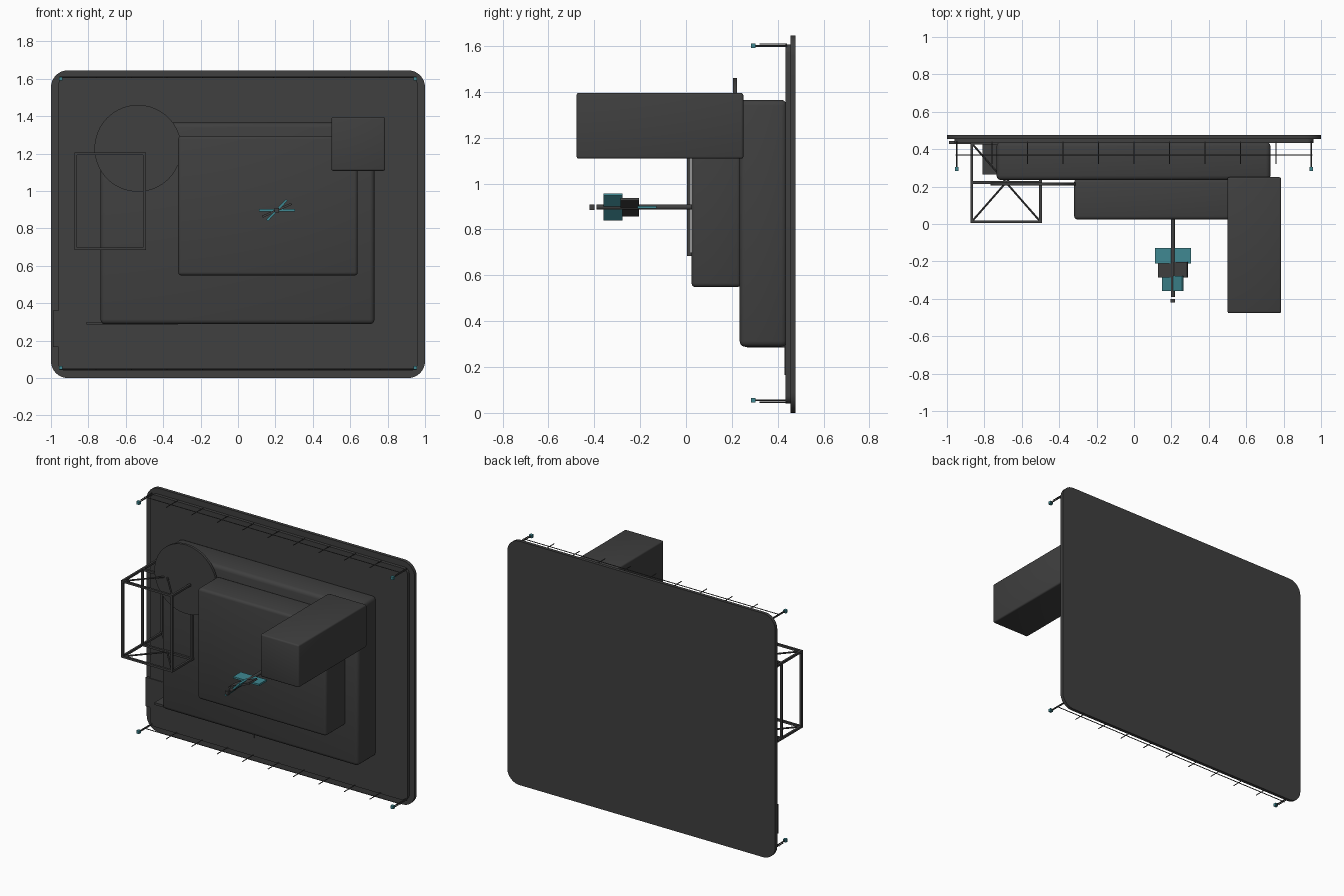
import bpy, bmesh, math
from mathutils import Vector, Matrix

if "Cube" in bpy.data.objects:
    bpy.data.objects.remove(bpy.data.objects["Cube"])


def material(name, rgb):
    m = bpy.data.materials.new(name)
    m.diffuse_color = (*rgb, 1)
    m.use_nodes = True
    m.node_tree.nodes["Principled BSDF"].inputs["Base Color"].default_value = m.diffuse_color
    return m


GREY = material("dark_grey", (0.05, 0.05, 0.05))
TEAL = material("teal", (0.05, 0.25, 0.29))


def make(name, bm, mat, smooth=False):
    bmesh.ops.recalc_face_normals(bm, faces=bm.faces)
    me = bpy.data.meshes.new(name)
    bm.to_mesh(me)
    bm.free()
    me.materials.append(mat)
    ob = bpy.data.objects.new(name, me)
    bpy.context.collection.objects.link(ob)
    if smooth:
        bpy.ops.object.select_all(action='DESELECT')
        ob.select_set(True)
        bpy.context.view_layer.objects.active = ob
        bpy.ops.object.shade_smooth_by_angle(angle=math.radians(35))
    return ob


def add_box(bm, lo, hi):
    lo, hi = Vector(lo), Vector(hi)
    mat = Matrix.Translation((lo + hi) / 2) @ Matrix.Diagonal((*(hi - lo), 1))
    bmesh.ops.create_cube(bm, size=1, matrix=mat)


def box(name, lo, hi, mat=GREY, bevel=0.0):
    bm = bmesh.new()
    add_box(bm, lo, hi)
    if bevel:
        bmesh.ops.bevel(bm, geom=bm.edges[:], offset=bevel, segments=3,
                        profile=0.5, affect='EDGES', clamp_overlap=True)
    return make(name, bm, mat, bevel > 0)


def rounded_panel(name, hx, z0, z1, y0, y1, r):
    """Rounded rectangle in the xz plane, extruded along y."""
    bm = bmesh.new()
    corners = [(hx - r, z1 - r, 0), (r - hx, z1 - r, 90),
               (r - hx, z0 + r, 180), (hx - r, z0 + r, 270)]
    pts = []
    for cx, cz, a0 in corners:
        for i in range(9):
            a = math.radians(a0 + i * 90 / 8)
            pts.append(bm.verts.new((cx + r * math.cos(a), y0, cz + r * math.sin(a))))
    face = bm.faces.new(pts)
    ext = bmesh.ops.extrude_face_region(bm, geom=[face])
    bmesh.ops.translate(bm, vec=(0, y1 - y0, 0),
                        verts=[v for v in ext["geom"] if isinstance(v, bmesh.types.BMVert)])
    return make(name, bm, GREY, True)


def add_rod(bm, a, b, r, sides=8):
    a, b = Vector(a), Vector(b)
    d = b - a
    rot = d.to_track_quat('Z', 'Y').to_matrix().to_4x4()
    bmesh.ops.create_cone(bm, cap_ends=True, segments=sides, radius1=r, radius2=r,
                          depth=d.length, matrix=Matrix.Translation((a + b) / 2) @ rot)


# Back panel and its raised front layer
rounded_panel("back_panel", 1.0, 0.0, 1.645, 0.455, 0.477, 0.09)
rounded_panel("panel_layer", 0.96, 0.04, 1.605, 0.434, 0.456, 0.035)

# Stacked housings and the projecting arm
box("large_housing", (-0.735, 0.234, 0.288), (0.73, 0.44, 1.365), bevel=0.025)
box("middle_housing", (-0.32, 0.024, 0.548), (0.64, 0.24, 1.295), bevel=0.018)
box("projecting_arm", (0.5, -0.477, 1.108), (0.787, 0.25, 1.395), bevel=0.01)

# Thin shelf under the housing and low strip on the panel
box("lower_shelf", (-0.81, 0.265, 0.285), (-0.32, 0.43, 0.3))
box("side_strip", (-0.99, 0.429, 0.165), (-0.18, 0.445, 0.36))

# Round disc
bm = bmesh.new()
add_rod(bm, (-0.535, 0.205, 1.228), (-0.535, 0.222, 1.228), 0.232, 64)
make("disc", bm, GREY, True)

# Open cage: posts, rails and crossed braces at top and bottom
X, Y, Z, t = (-0.868, -0.5), (0.012, 0.222, 0.432), (0.692, 1.2), 0.007
bm = bmesh.new()
for x in X:
    for y in Y:
        add_box(bm, (x - t, y - t, Z[0] - t), (x + t, y + t, Z[1] + t))
    for z in Z:
        add_box(bm, (x - t, Y[0] - t, z - t), (x + t, Y[2] + t, z + t))
for z in Z:
    for y in Y:
        add_box(bm, (X[0] - t, y - t, z - t), (X[1] + t, y + t, z + t))
    add_rod(bm, (X[0], Y[0], z), (X[1], Y[2], z), 0.006, 6)
    add_rod(bm, (X[1], Y[0], z), (X[0], Y[2], z), 0.006, 6)
make("cage", bm, GREY)

# Shaft with end nut
CX, CZ = 0.208, 0.897
bm = bmesh.new()
add_rod(bm, (CX, -0.39, CZ), (CX, 0.024, CZ), 0.011, 12)
make("shaft", bm, GREY, True)
box("shaft_nut", (CX - 0.012, -0.42, CZ - 0.012), (CX + 0.012, -0.4, CZ + 0.012))

# Twisted stack of blades
for i, (y, length, angle, mat) in enumerate([(-0.17, 0.194, 0, TEAL),
                                             (-0.245, 0.17, 24, GREY),
                                             (-0.318, 0.152, 46, TEAL)]):
    bm = bmesh.new()
    add_box(bm, (-length / 2, -0.041, -0.006), (length / 2, 0.041, 0.006))
    bm.transform(Matrix.Translation((CX, y, CZ))
                 @ Matrix.Rotation(math.radians(-angle), 4, 'Y'))
    make(f"blade_{i + 1}", bm, mat)

# Top and bottom rails with ticks, corner pins and their teal caps
for label, z, out in (("bottom", 0.055, -1), ("top", 1.6, 1)):
    zr = z + out * 0.008
    bm = bmesh.new()
    add_rod(bm, (-0.955, 0.37, zr), (0.955, 0.37, zr), 0.003, 6)
    for k in range(-5, 6):
        add_rod(bm, (k * 0.19, 0.32, zr), (k * 0.19, 0.44, zr), 0.003, 6)
    make(label + "_rail", bm, GREY)
    for side, x in (("left", -0.948), ("right", 0.948)):
        bm = bmesh.new()
        add_rod(bm, (x, 0.3, z), (x, 0.44, z), 0.004, 6)
        make(f"{label}_{side}_pin", bm, GREY)
        box(f"{label}_{side}_cap", (x - 0.01, 0.284, z - 0.01),
            (x + 0.01, 0.304, z + 0.01), TEAL)
